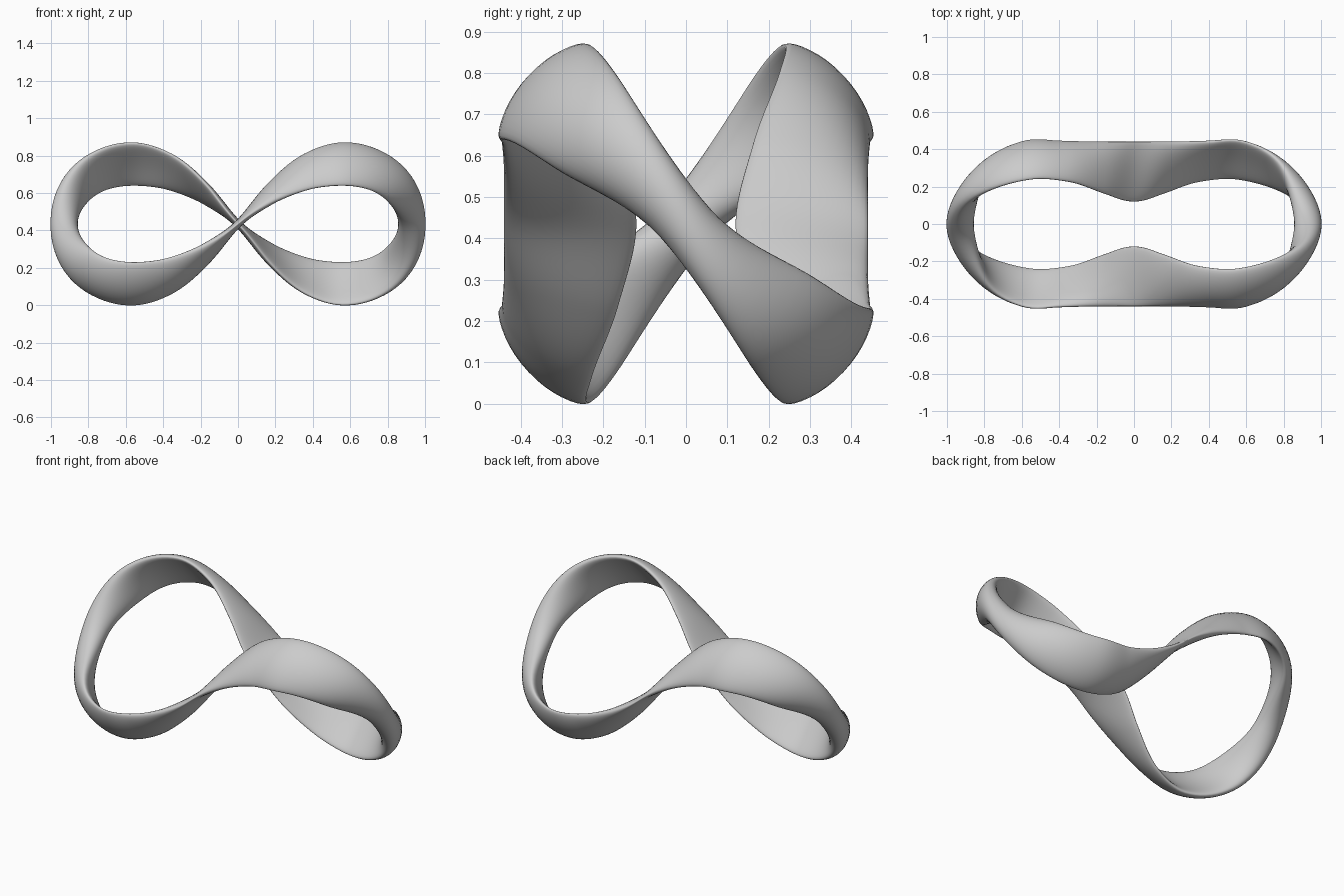
import bpy, bmesh, math
from mathutils import Vector

cube = bpy.data.objects.get("Cube")
if cube:
    bpy.data.objects.remove(cube)

STATIONS, SIDES = 192, 36
SIZE, MID = 0.93, 0.435

# Profile values along one quarter of the loop, from the crossing to the lobe end
ANGLES = [0, 20, 40, 55, 72, 90]
DEPTH = [0.28, 0.30, 0.335, 0.34, 0.24, 0]
HALF_WIDTH = [0.16, 0.14, 0.11, 0.105, 0.10, 0.068]
HALF_HEIGHT = [0.02, 0.05, 0.095, 0.116, 0.10, 0.073]
TILT = [0, 45, 64, 67, 52, 0]


def quarter(values, angle, start, end):
    """Smooth interpolation; start and end are +1 (even) or -1 (odd) symmetry."""
    xs = [-ANGLES[1]] + ANGLES + [180 - ANGLES[-2]]
    ys = [start * values[1]] + values + [end * values[-2]]
    i = 1
    while i < len(ANGLES) - 1 and angle > xs[i + 1]:
        i += 1
    h = xs[i + 1] - xs[i]
    u = (angle - xs[i]) / h
    m0 = (ys[i + 1] - ys[i - 1]) / (xs[i + 1] - xs[i - 1]) * h
    m1 = (ys[i + 2] - ys[i]) / (xs[i + 2] - xs[i]) * h
    d = ys[i + 1] - ys[i]
    return ys[i] + u * (m0 + u * (3 * d - 2 * m0 - m1 + u * (m0 + m1 - 2 * d)))


def fold(t):
    """Angle in degrees folded into the first quarter."""
    return math.degrees(math.asin(min(1, abs(math.sin(t)))))


def centre(t):
    s, c = math.sin(t), math.cos(t)
    r = SIZE / (1 + c * c)
    y = -math.copysign(quarter(DEPTH, fold(t), 1, -1), c)
    return Vector((r * s, y, MID + 0.97 * r * s * c))


def section(t):
    """Slanted oval ring of the band at one station."""
    p = centre(t)
    tangent = (centre(t + 0.002) - centre(t - 0.002)).normalized()
    normal = Vector((-tangent.z, 0, tangent.x)).normalized()
    side = tangent.cross(normal)
    q = fold(t)
    a = quarter(HALF_WIDTH, q, 1, 1)
    b = quarter(HALF_HEIGHT, q, 1, 1)
    lean = math.radians(quarter(TILT, q, -1, -1))
    lean = math.copysign(lean, math.sin(2 * t))
    phase = math.pi / 2 + lean
    # slight outward bulge on the lobes
    bulge = 0.02 * math.sin(lean) ** 2
    shift = (phase - math.pi) / 2 if lean > 0 else phase / 2
    out = (side * math.copysign(bulge, math.cos(t))
           + normal * math.copysign(bulge, math.sin(t)))
    for k in range(SIDES):
        w = math.tau * k / SIDES
        yield (p + side * a * math.cos(w) + normal * b * math.cos(w + phase)
               + out * math.sin(w + shift) ** 2)


# Twisted figure-eight band
bm = bmesh.new()
rings = [[bm.verts.new(v) for v in section(math.tau * (i + 0.5) / STATIONS)]
         for i in range(STATIONS)]
for i in range(STATIONS):
    r0, r1 = rings[i], rings[(i + 1) % STATIONS]
    for k in range(SIDES):
        n = (k + 1) % SIDES
        bm.faces.new((r0[k], r0[n], r1[n], r1[k])).smooth = True
bmesh.ops.recalc_face_normals(bm, faces=bm.faces)
mesh = bpy.data.meshes.new("twisted_loop_band")
bm.to_mesh(mesh)
bm.free()
band = bpy.data.objects.new("twisted_loop_band", mesh)
bpy.context.collection.objects.link(band)

# Plain grey material
grey = bpy.data.materials.new("plain_grey")
grey.use_nodes = True
colour = (0.6, 0.6, 0.6, 1)
grey.diffuse_color = colour
grey.node_tree.nodes["Principled BSDF"].inputs["Base Color"].default_value = colour
mesh.materials.append(grey)
